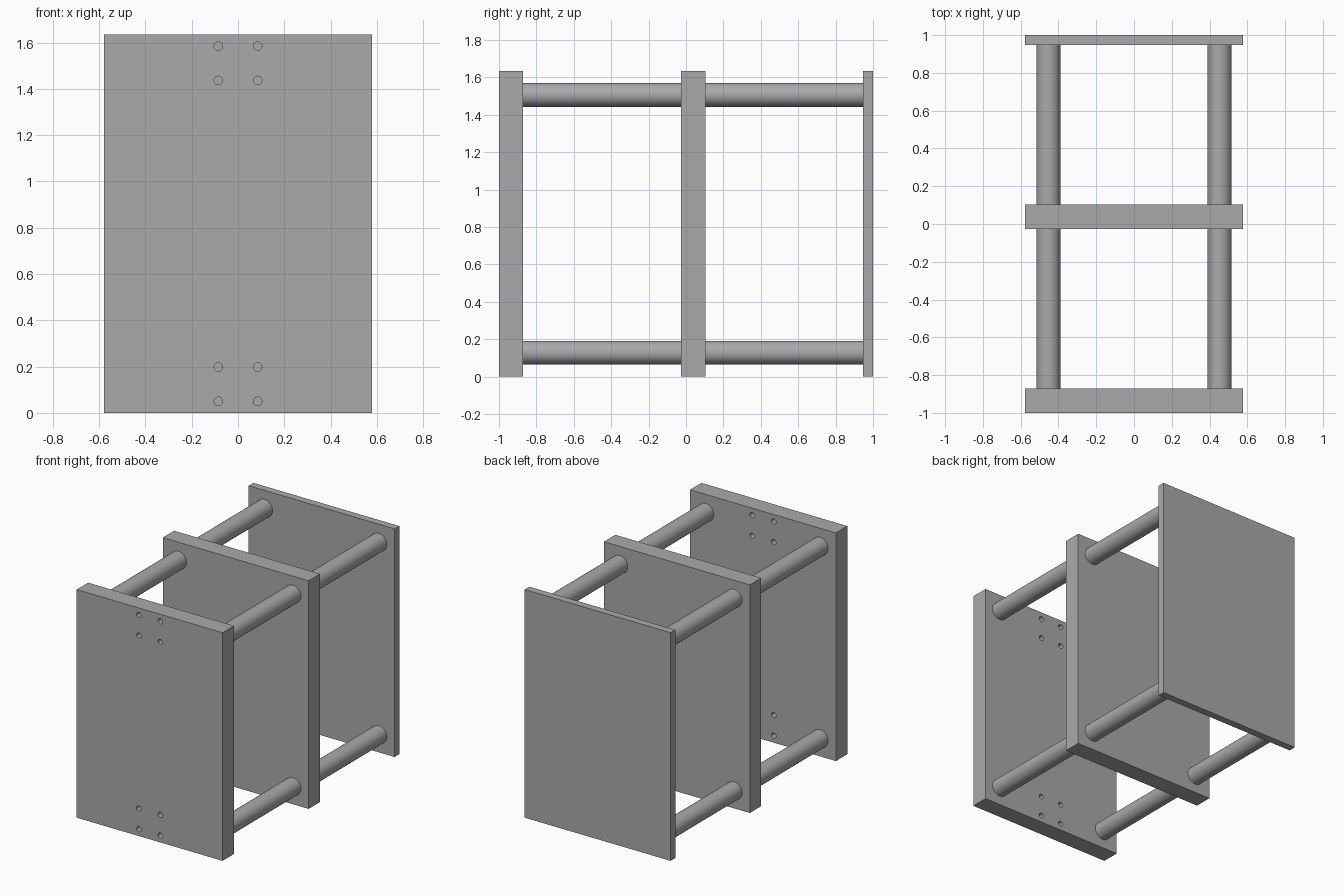
import bpy, math

if "Cube" in bpy.data.objects:
    bpy.data.objects.remove(bpy.data.objects["Cube"])

grey = bpy.data.materials.new("plain grey")
grey.diffuse_color = (0.4, 0.4, 0.4, 1)
grey.use_nodes = True
grey.node_tree.nodes["Principled BSDF"].inputs["Base Color"].default_value = grey.diffuse_color

W, H = 1.156, 1.634          # plate width and height
PLATES = {"front_plate": (-1.0, -0.871),
          "middle_plate": (-0.026, 0.103),
          "back_plate": (0.947, 1.0)}


def plate(name, y0, y1):
    bpy.ops.mesh.primitive_cube_add(size=1, location=(0, (y0 + y1) / 2, H / 2))
    ob = bpy.context.object
    ob.name = name
    ob.scale = (W, y1 - y0, H)
    bpy.ops.object.transform_apply(location=False, rotation=False, scale=True)
    ob.data.materials.append(grey)
    return ob


def rod(name, x, z, y0, y1, r, sides):
    bpy.ops.mesh.primitive_cylinder_add(vertices=sides, radius=r, depth=y1 - y0,
                                        location=(x, (y0 + y1) / 2, z),
                                        rotation=(math.pi / 2, 0, 0))
    ob = bpy.context.object
    ob.name = name
    ob.data.materials.append(grey)
    bpy.ops.object.shade_smooth_by_angle(angle=math.radians(30))
    return ob


# Three upright plates
plates = {n: plate(n, *span) for n, span in PLATES.items()}

# Four spacer rods in each gap between the plates
for gap, y0, y1 in (("front", -0.871, -0.026), ("back", 0.103, 0.947)):
    for side, x in (("left", -0.453), ("right", 0.453)):
        for level, z in (("lower", 0.128), ("upper", H - 0.128)):
            rod(f"{gap}_{level}_{side}_rod", x, z, y0, y1, 0.0635, 48)

# Two groups of four bolt holes through the front plate
cutters = []
for x in (-0.085, 0.085):
    for z in (0.05, 0.198, H - 0.198, H - 0.05):
        cutters.append(rod("hole_cutter", x, z, -1.1, -0.8, 0.0185, 32))
bpy.ops.object.select_all(action='DESELECT')
for c in cutters:
    c.select_set(True)
bpy.context.view_layer.objects.active = cutters[0]
bpy.ops.object.join()
cutter = bpy.context.object
cutter.hide_render = True
cutter.display_type = 'WIRE'
cut = plates["front_plate"].modifiers.new("bolt_holes", 'BOOLEAN')
cut.operation = 'DIFFERENCE'
cut.solver = 'EXACT'
cut.object = cutter
